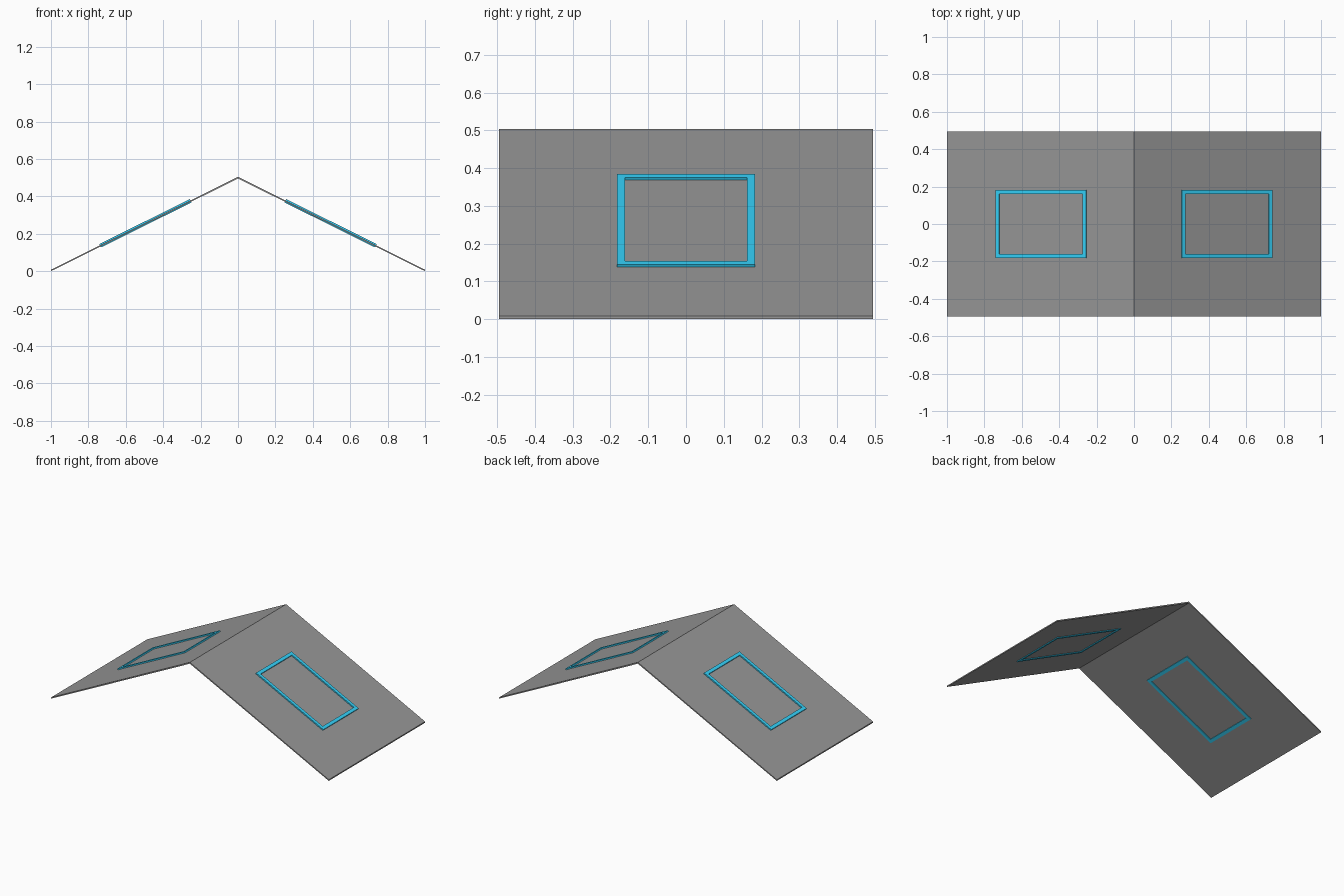
import bpy, bmesh, math
from mathutils import Matrix

if "Cube" in bpy.data.objects:
    bpy.data.objects.remove(bpy.data.objects["Cube"])

HALF_DEPTH = 0.495
SLOPE = math.atan(0.496)


def material(name, color):
    mat = bpy.data.materials.new(name)
    mat.diffuse_color = (*color, 1)
    mat.use_nodes = True
    mat.node_tree.nodes["Principled BSDF"].inputs["Base Color"].default_value = mat.diffuse_color
    return mat


roof_grey = material("roof_grey", (0.31, 0.31, 0.31))
frame_blue = material("frame_blue", (0.035, 0.64, 0.95))


def bridged(name, loops, mat, closed=False):
    """Join neighbouring point loops with quads; closed wraps last to first."""
    bm = bmesh.new()
    rings = [[bm.verts.new(p) for p in loop] for loop in loops]
    for a, b in zip(rings, rings[1:] + (rings[:1] if closed else [])):
        for i in range(len(a)):
            j = (i + 1) % len(a)
            bm.faces.new((a[i], a[j], b[j], b[i]))
    if not closed:
        bm.faces.new(rings[0])
        bm.faces.new(rings[-1])
    bmesh.ops.recalc_face_normals(bm, faces=bm.faces)
    mesh = bpy.data.meshes.new(name)
    bm.to_mesh(mesh)
    bm.free()
    mesh.materials.append(mat)
    obj = bpy.data.objects.new(name, mesh)
    bpy.context.collection.objects.link(obj)
    return obj


def rect(hx, hy, z):
    return [(-hx, -hy, z), (hx, -hy, z), (hx, hy, z), (-hx, hy, z)]


for label, side in (("right", 1), ("left", -1)):
    # Thin sloping roof panel, plumb-cut at ridge and eave
    profile = [(0, 0.504), (side, 0.008), (side, 0), (0, 0.495)]
    bridged(label + "_roof_panel",
            [[(x, y, z) for x, z in profile] for y in (-HALF_DEPTH, HALF_DEPTH)], roof_grey)

    # Skylight frame: rectangular ring lying through the panel
    hx, hy, bar, t = 0.27, 0.182, 0.021, 0.01
    frame = bridged(label + "_skylight_frame",
                    [rect(hx, hy, -t), rect(hx, hy, t),
                     rect(hx - bar, hy - bar, t), rect(hx - bar, hy - bar, -t)],
                    frame_blue, closed=True)
    frame.data.transform(Matrix.Translation((side * 0.495, 0, 0.256))
                         @ Matrix.Rotation(side * SLOPE, 4, 'Y'))
